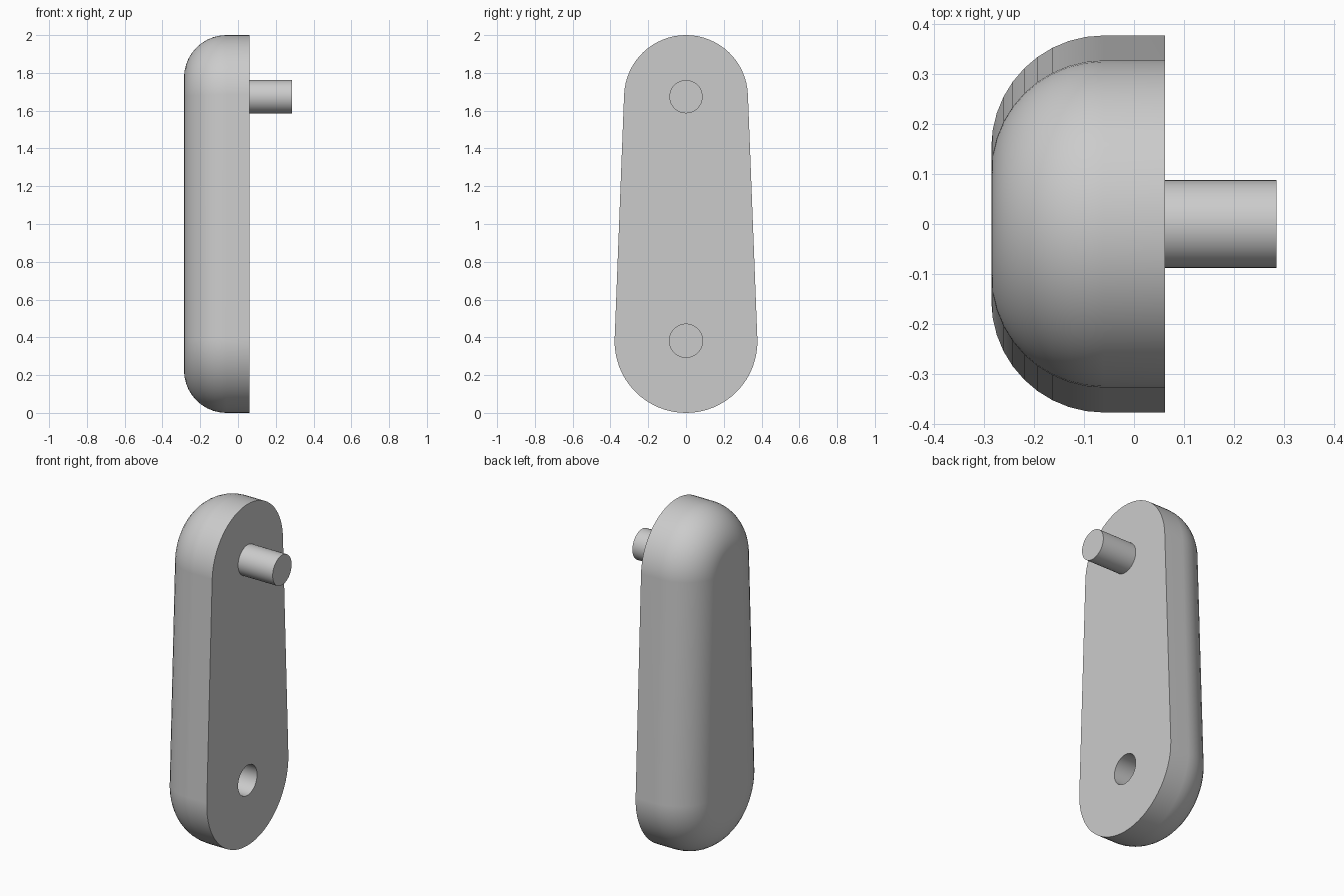
import bpy, bmesh
from math import sin, cos, pi, asin
from mathutils import Matrix

cube = bpy.data.objects.get("Cube")
if cube:
    bpy.data.objects.remove(cube, do_unlink=True)

grey = bpy.data.materials.new("plain grey")
grey.use_nodes = True
colour = (0.6, 0.6, 0.6, 1)
grey.diffuse_color = colour
grey.node_tree.nodes["Principled BSDF"].inputs["Base Color"].default_value = colour

# Main dimensions
INNER, OUTER = 0.062, -0.286       # flat mounting face and rounded outer face
LOW_Z, LOW_R = 0.378, 0.378
TOP_Z, TOP_R = 1.672, 0.328
FILLET, STEPS, ARC = 0.225, 10, 32
PIN_R, PIN_LENGTH = 0.088, 0.224


def make_object(name, bm):
    bmesh.ops.recalc_face_normals(bm, faces=bm.faces)
    mesh = bpy.data.meshes.new(name)
    bm.to_mesh(mesh)
    bm.free()
    mesh.materials.append(grey)
    obj = bpy.data.objects.new(name, mesh)
    bpy.context.collection.objects.link(obj)
    return obj


def activate(obj):
    bpy.ops.object.select_all(action='DESELECT')
    obj.select_set(True)
    bpy.context.view_layer.objects.active = obj


def rod(name, x1, x2, z):
    bm = bmesh.new()
    place = Matrix.Translation(((x1 + x2) / 2, 0, z)) @ Matrix.Rotation(pi / 2, 4, 'Y')
    bmesh.ops.create_cone(bm, cap_ends=True, segments=48, radius1=PIN_R,
                          radius2=PIN_R, depth=x2 - x1, matrix=place)
    return make_object(name, bm)


def outline(bm, x, inset):
    """Tapered outline: two arcs joined by their common tangents."""
    tilt = asin((LOW_R - TOP_R) / (TOP_Z - LOW_Z))
    ring = []
    for z, r, start, end in ((TOP_Z, TOP_R, tilt, pi - tilt),
                             (LOW_Z, LOW_R, pi - tilt, 2 * pi + tilt)):
        for i in range(ARC + 1):
            a = start + (end - start) * i / ARC
            ring.append(bm.verts.new((x, (r - inset) * cos(a), z + (r - inset) * sin(a))))
    return ring


# Arm body: straight wall, then a quarter-round edge towards the outer face
bm = bmesh.new()
rings = [outline(bm, INNER, 0)]
for i in range(STEPS + 1):
    t = pi / 2 * i / STEPS
    rings.append(outline(bm, OUTER + FILLET * (1 - sin(t)), FILLET * (1 - cos(t))))
for a, b in zip(rings, rings[1:]):
    for i in range(len(a)):
        j = (i + 1) % len(a)
        bm.faces.new((a[i], a[j], b[j], b[i]))
bm.faces.new(rings[0])
bm.faces.new(rings[-1])
arm = make_object("crank_arm", bm)

# Blind socket in the mounting face
cutter = rod("socket_cutter", INNER - PIN_LENGTH, INNER + 0.1, 0.382)
cutter.hide_render = True
cut = arm.modifiers.new("socket", 'BOOLEAN')
cut.operation = 'DIFFERENCE'
cut.solver = 'EXACT'
cut.object = cutter
activate(arm)
bpy.ops.object.modifier_apply(modifier=cut.name)
bpy.data.objects.remove(cutter, do_unlink=True)

# Pin
pin = rod("pin", INNER, INNER + PIN_LENGTH, 1.674)

for obj in (arm, pin):
    activate(obj)
    bpy.ops.object.shade_smooth_by_angle(angle=pi / 6)
    weighted = obj.modifiers.new("weighted normals", 'WEIGHTED_NORMAL')
    weighted.keep_sharp = True
